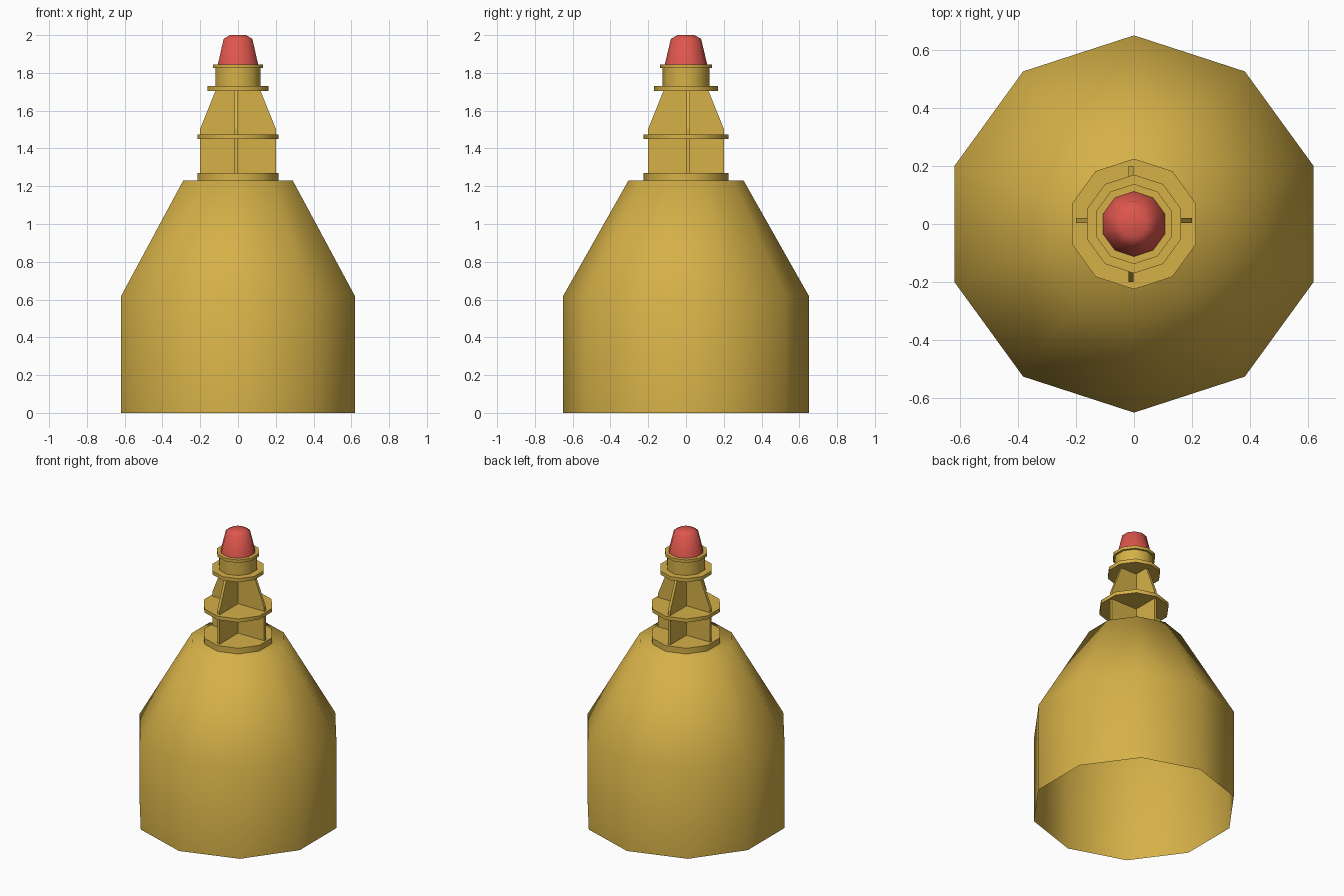
import bpy, bmesh, math

if "Cube" in bpy.data.objects:
    bpy.data.objects.remove(bpy.data.objects["Cube"])

def material(name, rgb):
    m = bpy.data.materials.new(name)
    m.diffuse_color = (*rgb, 1)
    m.use_nodes = True
    m.node_tree.nodes["Principled BSDF"].inputs["Base Color"].default_value = m.diffuse_color
    return m

gold = material("gold yellow", (0.67, 0.44, 0.065))
red = material("lamp red", (0.73, 0.095, 0.075))

def finish(name, bm, mat, smooth):
    me = bpy.data.meshes.new(name)
    bmesh.ops.recalc_face_normals(bm, faces=bm.faces)
    bm.to_mesh(me)
    bm.free()
    me.materials.append(mat)
    for p in me.polygons:
        p.use_smooth = smooth
    ob = bpy.data.objects.new(name, me)
    bpy.context.collection.objects.link(ob)
    return ob

def lathe(name, profile, mat, n=10, cap_bottom=True, angle=None):
    """Ten-sided turned part, a corner pointing along y; profile is (radius, z)."""
    bm = bmesh.new()
    rings = []
    for r, z in profile:
        angs = [math.pi / 2 + 2 * math.pi * i / n for i in range(n)]
        rings.append([bm.verts.new((r * math.cos(a), r * math.sin(a), z)) for a in angs])
    for lo, hi in zip(rings, rings[1:]):
        for i in range(n):
            j = (i + 1) % n
            bm.faces.new((lo[i], lo[j], hi[j], hi[i]))
    bm.faces.new(rings[-1])
    if cap_bottom:
        bm.faces.new(rings[0][::-1])
    ob = finish(name, bm, mat, True)
    if not cap_bottom:
        # an open shell: make sure the walls face outwards
        p = ob.data.polygons[0]
        if p.center.x * p.normal.x + p.center.y * p.normal.y < 0:
            ob.data.flip_normals()
    if angle:
        bpy.context.view_layer.objects.active = ob
        ob.select_set(True)
        bpy.ops.object.shade_smooth_by_angle(angle=math.radians(angle))
        ob.select_set(False)
    return ob

def fin(name, profile, along_x, offset, t=0.018):
    """Upright mirrored plate; profile is (half width, z) from bottom to top."""
    bm = bmesh.new()
    outline = [(w, z) for w, z in profile] + [(-w, z) for w, z in reversed(profile)]
    sides = []
    for d in (offset - t / 2, offset + t / 2):
        sides.append([bm.verts.new((w, d, z) if along_x else (d, w, z)) for w, z in outline])
    a, b = sides
    bm.faces.new(a)
    bm.faces.new(b[::-1])
    for i in range(len(a)):
        j = (i + 1) % len(a)
        bm.faces.new((a[i], b[i], b[j], a[j]))
    finish(name, bm, gold, False)

# Hollow float, open underneath
lathe("float_body", [(0.65, 0), (0.65, 0.62), (0.305, 1.23)], gold, cap_bottom=False)

# Collars and lantern drum
for name, r, z0, z1 in (("base_collar", 0.225, 1.225, 1.27),
                        ("middle_collar", 0.225, 1.45, 1.475),
                        ("upper_collar", 0.17, 1.705, 1.73),
                        ("lantern_drum", 0.124, 1.73, 1.83),
                        ("lantern_collar", 0.138, 1.825, 1.845)):
    lathe(name, [(r, z0), (r, z1)], gold, angle=40)

# Crossed plates between the collars
tower = [(0.2, 1.24), (0.2, 1.505), (0.117, 1.71)]
fin("cross_plate_side", tower, True, 0.012)
fin("cross_plate_front", tower, False, -0.01)

# Red lamp
lathe("lamp", [(0.112, 1.845), (0.08, 1.98), (0.045, 2.0)], red, angle=60)
